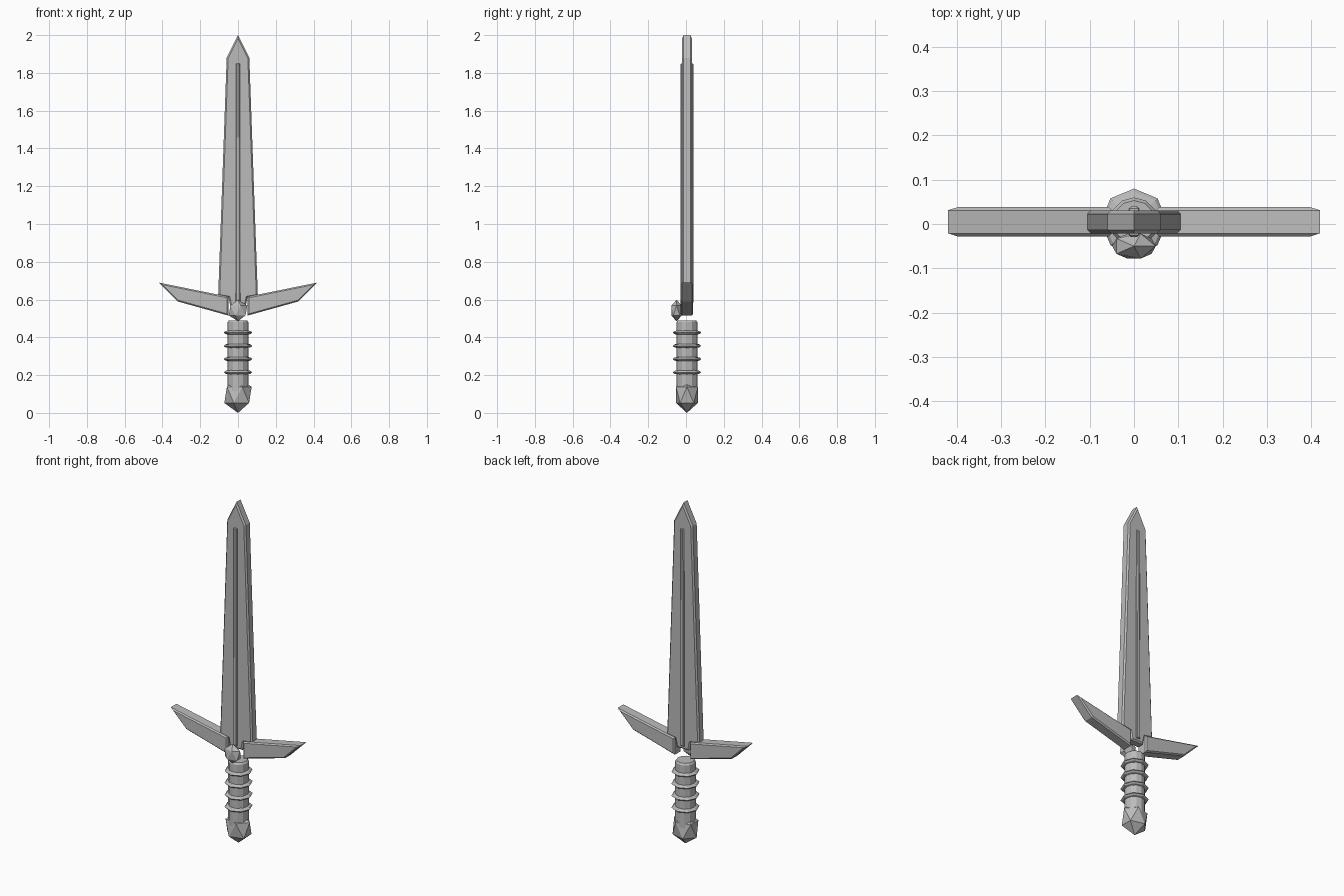
import bpy
import bmesh
import math
from mathutils import Matrix

cube = bpy.data.objects.get("Cube")
if cube:
    bpy.data.objects.remove(cube, do_unlink=True)

grey = bpy.data.materials.new("plain grey")
grey.use_nodes = True
COLOUR = (0.5, 0.5, 0.5, 1)
grey.diffuse_color = COLOUR
grey.node_tree.nodes["Principled BSDF"].inputs["Base Color"].default_value = COLOUR

MID_Y = 0.005  # shared centre plane of the sword


def finish(bm, name):
    bmesh.ops.recalc_face_normals(bm, faces=bm.faces)
    mesh = bpy.data.meshes.new(name)
    bm.to_mesh(mesh)
    bm.free()
    mesh.materials.append(grey)
    obj = bpy.data.objects.new(name, mesh)
    bpy.context.collection.objects.link(obj)
    return obj


def slab(name, outline, half_depth, bevel):
    """Extrude an x-z outline along y and chamfer the front and back rims."""
    bm = bmesh.new()
    face = bm.faces.new([bm.verts.new((x, MID_Y - half_depth, z)) for x, z in outline])
    grown = bmesh.ops.extrude_face_region(bm, geom=[face])["geom"]
    back = [v for v in grown if isinstance(v, bmesh.types.BMVert)]
    bmesh.ops.translate(bm, verts=back, vec=(0, 2 * half_depth, 0))
    rims = [e for e in bm.edges if abs(e.verts[0].co.y - e.verts[1].co.y) < 1e-5]
    bmesh.ops.bevel(bm, geom=rims, offset=bevel, segments=1, affect='EDGES')
    return finish(bm, name)


def lathe(name, profile, sides):
    """Revolve a closed-ended (radius, z) profile around the grip axis."""
    bm = bmesh.new()
    rings = [[bm.verts.new((r * math.cos(a), MID_Y + r * math.sin(a), z))
              for a in (math.tau * i / sides for i in range(sides))] for r, z in profile]
    for low, high in zip(rings, rings[1:]):
        for i in range(sides):
            j = (i + 1) % sides
            bm.faces.new((low[i], low[j], high[j], high[i]))
    bm.faces.new(rings[0])
    bm.faces.new(rings[-1])
    return finish(bm, name)


def gem(name, centre, radii):
    bm = bmesh.new()
    matrix = Matrix.Translation(centre) @ Matrix.Diagonal((*radii, 1))
    bmesh.ops.create_icosphere(bm, subdivisions=1, radius=1, matrix=matrix)
    return finish(bm, name)


def mirrored(half):
    return half + [(-x, z) for x, z in reversed(half) if x > 0]


# Blade with a narrow tang, and its raised central ridge
slab("blade", mirrored([(0, 0.56), (0.04, 0.56), (0.05, 0.61), (0.105, 0.62),
                        (0.06, 1.88), (0, 2.0)]), 0.026, 0.008)
slab("blade_ridge", mirrored([(0.012, 0.58), (0.01, 1.85)]), 0.034, 0.004)

# Swept guard wings
wing = [(0.05, 0.515), (0.32, 0.59), (0.42, 0.69), (0.05, 0.615)]
for name, side in (("left_guard", 1), ("right_guard", -1)):
    slab(name, [(side * x, z) for x, z in wing], 0.033, 0.007)

# Grip with angular rings
lathe("grip", [(0.055, 0.11), (0.055, 0.48), (0.048, 0.49)], 12)
for i in range(4):
    z = 0.215 + 0.07 * i
    lathe(f"grip_ring_{i + 1}", [(0.05, z - 0.012), (0.068, z - 0.007), (0.075, z),
                                (0.068, z + 0.007), (0.05, z + 0.012)], 8)

# Faceted pommel and guard gem
gem("pommel", (0, MID_Y, 0.095), (0.081, 0.068, 0.095))
gem("guard_gem", (0, -0.05, 0.542), (0.055, 0.033, 0.057))
